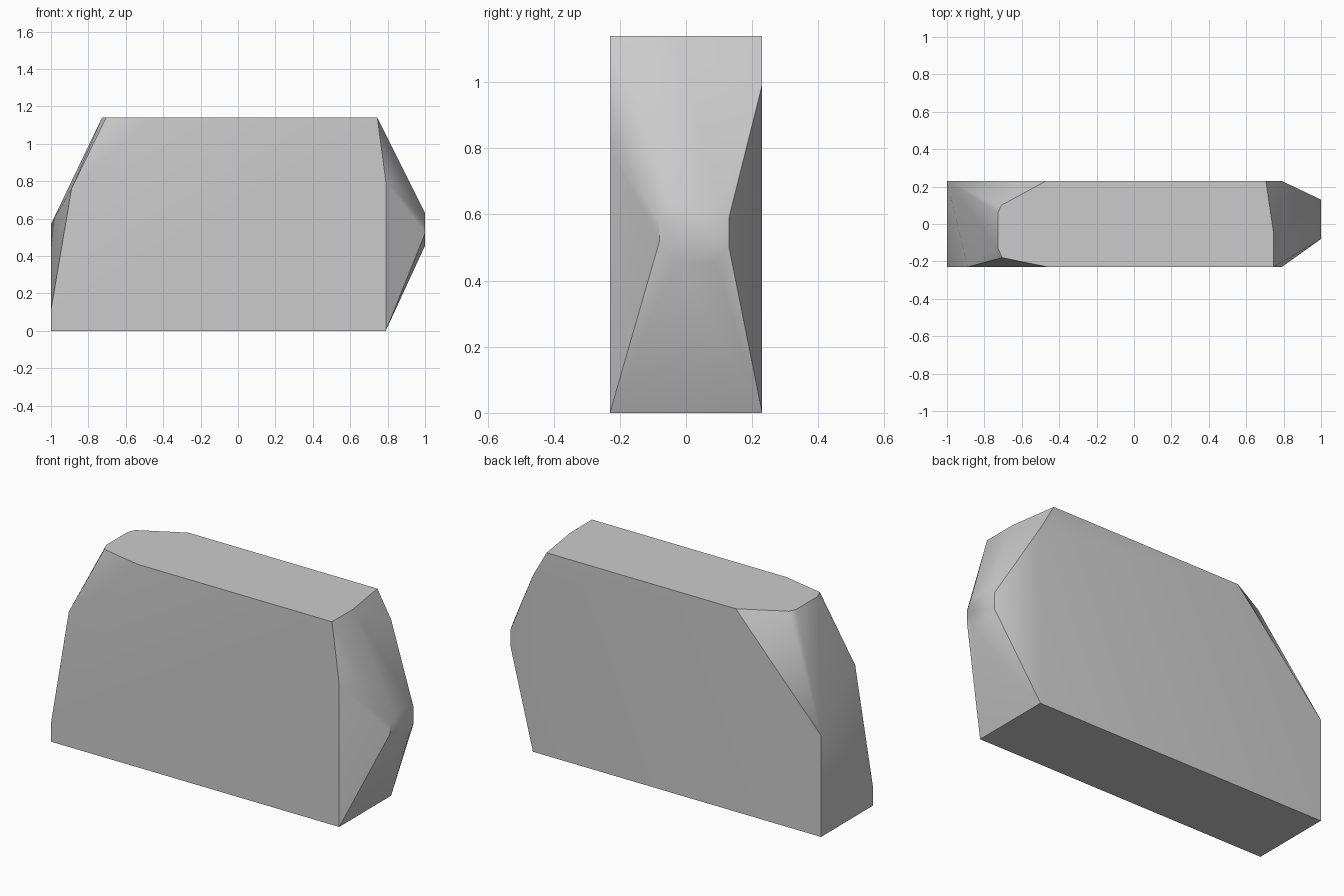
import bpy, bmesh, math

cube = bpy.data.objects.get("Cube")
if cube:
    bpy.data.objects.remove(cube, do_unlink=True)

HALF, TOP, SHOULDER = 0.23, 1.14, 0.79

# Material
grey = bpy.data.materials.new("plain grey")
grey.use_nodes = True
colour = (0.6, 0.6, 0.6, 1)
grey.diffuse_color = colour
grey.node_tree.nodes["Principled BSDF"].inputs["Base Color"].default_value = colour

# Flat base and the corners of the two broad sides
points = [(x, y, 0) for x in (-1, SHOULDER) for y in (-HALF, HALF)]
points += [(-1, -HALF, 0.11), (-0.89, -HALF, 0.76), (SHOULDER, -HALF, 0.8),
           (-1, HALF, 0.57), (SHOULDER, HALF, 0.99)]

# Outline of the flat top
top_outline = [(-0.46, -HALF), (0.745, -HALF), (0.745, -0.04), (0.705, HALF),
               (-0.47, HALF), (-0.71, 0.10), (-0.727, 0.06), (-0.727, -0.13),
               (-0.705, -0.18)]
points += [(x, y, TOP) for x, y in top_outline]

# Small blunt tip at the pointed end
tip_outline = [(-0.05, 0.63), (0.10, 0.63), (0.13, 0.59), (0.13, 0.50),
               (0.09, 0.455), (-0.03, 0.455), (-0.08, 0.52), (-0.08, 0.58)]
points += [(1, y, z) for y, z in tip_outline]

# Wrap the outlines in one faceted convex body
bm = bmesh.new()
for p in points:
    bm.verts.new(p)
bmesh.ops.convex_hull(bm, input=bm.verts[:])
bmesh.ops.dissolve_limit(bm, angle_limit=math.radians(0.5),
                         verts=bm.verts[:], edges=bm.edges[:])
bmesh.ops.recalc_face_normals(bm, faces=bm.faces[:])
mesh = bpy.data.meshes.new("faceted_block")
bm.to_mesh(mesh)
bm.free()
mesh.materials.append(grey)

block = bpy.data.objects.new("faceted_block", mesh)
bpy.context.scene.collection.objects.link(block)
bpy.ops.object.select_all(action='DESELECT')
block.select_set(True)
bpy.context.view_layer.objects.active = block
bpy.ops.object.shade_smooth_by_angle(angle=math.radians(35))
